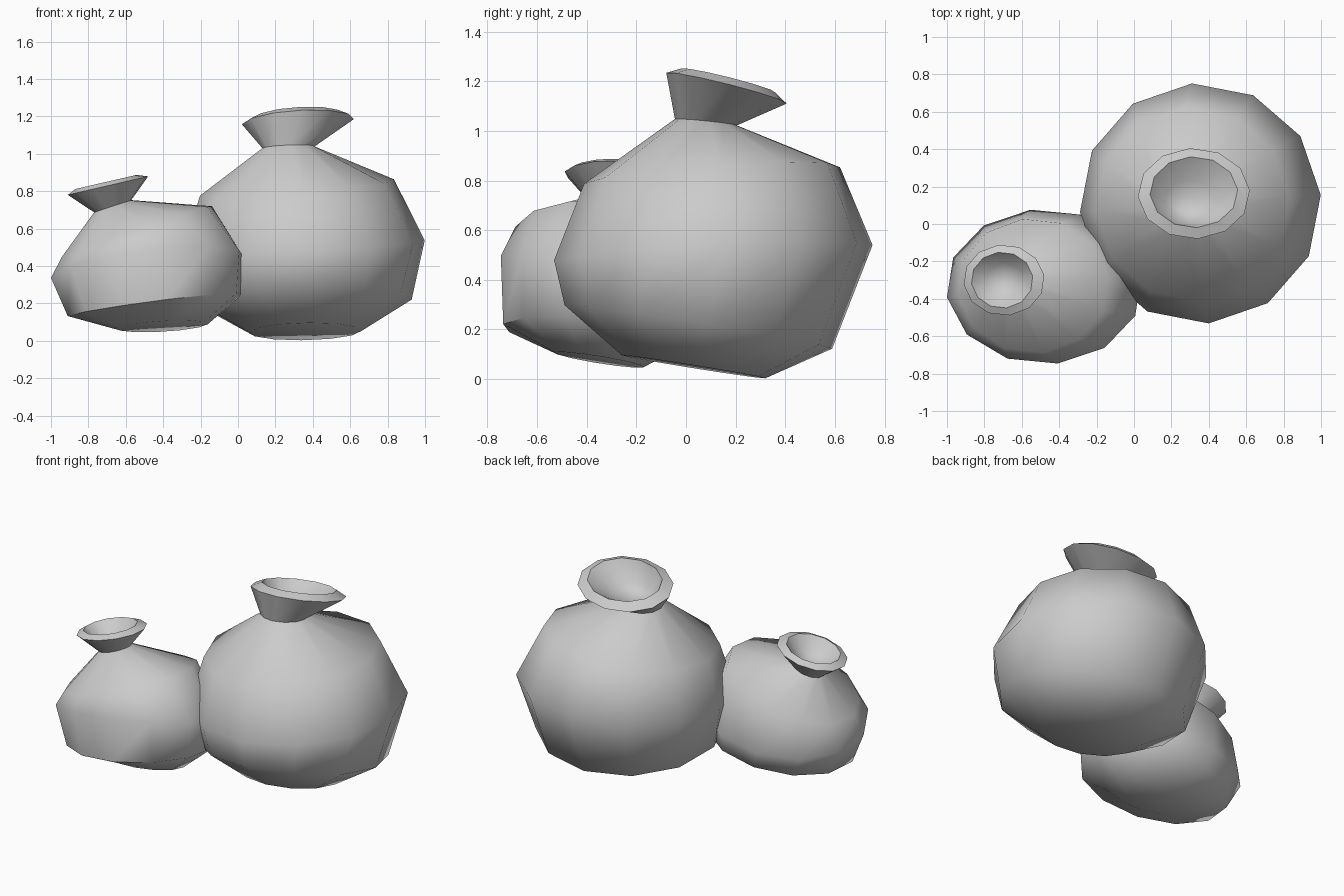
import bpy, bmesh, math

cube = bpy.data.objects.get("Cube")
if cube:
    bpy.data.objects.remove(cube, do_unlink=True)

SIDES = 12

clay = bpy.data.materials.new("pale grey clay")
clay.use_nodes = True
colour = (0.6, 0.6, 0.6, 1)
clay.diffuse_color = colour
clay.node_tree.nodes["Principled BSDF"].inputs["Base Color"].default_value = colour


def make_pot(name, turn, rings):
    """Loft a pot through tilted oval rings: centre x, y, z, radius x, y, slope x, y."""
    bm = bmesh.new()
    loops = []
    for cx, cy, cz, rx, ry, sx, sy in rings:
        loop = []
        for i in range(SIDES):
            a = math.tau * i / SIDES + math.radians(turn)
            dx, dy = rx * math.cos(a), ry * math.sin(a)
            loop.append(bm.verts.new((cx + dx, cy + dy, cz + sx * dx + sy * dy)))
        loops.append(loop)
    for low, high in zip(loops, loops[1:]):
        for i in range(SIDES):
            j = (i + 1) % SIDES
            bm.faces.new((low[i], low[j], high[j], high[i]))
    # Closed base and bowl floor
    bm.faces.new(loops[0][::-1])
    bm.faces.new(loops[-1])
    bmesh.ops.recalc_face_normals(bm, faces=bm.faces[:])
    mesh = bpy.data.meshes.new(name)
    bm.to_mesh(mesh)
    bm.free()
    mesh.materials.append(clay)
    pot = bpy.data.objects.new(name, mesh)
    bpy.context.collection.objects.link(pot)
    bpy.ops.object.select_all(action="DESELECT")
    pot.select_set(True)
    bpy.context.view_layer.objects.active = pot
    bpy.ops.object.shade_smooth_by_angle(angle=math.radians(55))


# Large round pot: base, lower belly, belly, shoulder, neck, rim, mouth, bowl
make_pot("large_pot", 4, [
    (0.36, 0.03, 0.05, 0.30, 0.29, 0.02, -0.16),
    (0.36, 0.05, 0.21, 0.57, 0.54, 0.03, -0.16),
    (0.355, 0.11, 0.51, 0.645, 0.643, 0.04, 0.05),
    (0.315, 0.105, 0.82, 0.52, 0.517, 0.08, 0.07),
    (0.27, 0.08, 1.035, 0.14, 0.125, 0.04, -0.10),
    (0.32, 0.163, 1.172, 0.30, 0.243, 0.06, -0.25),
    (0.32, 0.17, 1.203, 0.235, 0.19, 0.06, -0.25),
    (0.295, 0.125, 1.10, 0.13, 0.11, 0.04, -0.15),
    (0.285, 0.11, 1.07, 0.05, 0.04, 0.04, -0.10),
])

# Small squat pot leaning away from the large one
make_pot("small_pot", 8, [
    (-0.40, -0.35, 0.078, 0.24, 0.18, 0.06, -0.16),
    (-0.445, -0.35, 0.19, 0.47, 0.39, 0.13, -0.06),
    (-0.48, -0.335, 0.385, 0.525, 0.415, 0.12, -0.25),
    (-0.54, -0.33, 0.585, 0.405, 0.36, 0.34, -0.03),
    (-0.67, -0.30, 0.72, 0.10, 0.09, 0.33, 0),
    (-0.695, -0.30, 0.83, 0.217, 0.19, 0.23, 0),
    (-0.705, -0.30, 0.85, 0.165, 0.15, 0.23, 0),
    (-0.69, -0.30, 0.78, 0.10, 0.09, 0.28, 0),
    (-0.68, -0.30, 0.755, 0.04, 0.035, 0.30, 0),
])
